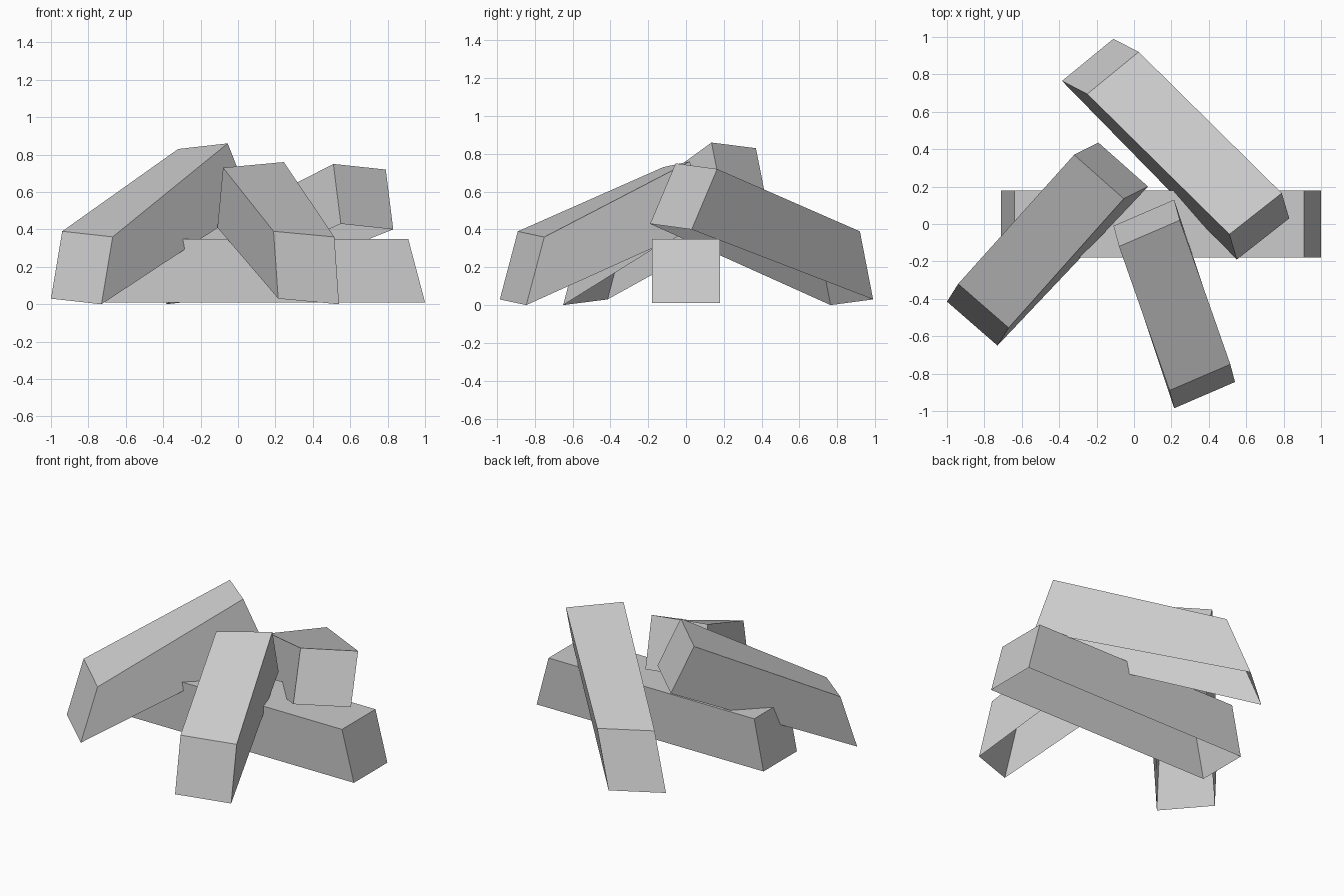
import bpy
import bmesh
from mathutils import Vector

default = bpy.data.objects.get("Cube")
if default:
    bpy.data.objects.remove(default, do_unlink=True)

# One plain grey for the whole pile
grey = bpy.data.materials.new("plain_grey")
grey.use_nodes = True
colour = (0.6, 0.6, 0.6, 1.0)
grey.diffuse_color = colour
grey.node_tree.nodes["Principled BSDF"].inputs["Base Color"].default_value = colour


def beam_end(top, bottom, across):
    """Four corners of a beam end: top pair, then bottom pair."""
    top, bottom, across = Vector(top), Vector(bottom), Vector(across)
    return [top, top + across, bottom + across, bottom]


def make_beam(name, first_end, second_end):
    """Hollow beam with sloping ends, joined end to end and open underneath."""
    bm = bmesh.new()
    first = [bm.verts.new(corner) for corner in first_end]
    second = [bm.verts.new(corner) for corner in second_end]
    bm.faces.new(first)
    bm.faces.new(reversed(second))
    sides = []
    for i in range(len(first)):
        j = (i + 1) % len(first)
        sides.append(bm.faces.new((first[j], first[i], second[i], second[j])))

    # Orient the closed shell outward, then take off the underside
    bmesh.ops.recalc_face_normals(bm, faces=bm.faces[:])
    underside = sides[2]
    bmesh.ops.delete(bm, geom=[underside], context='FACES_ONLY')

    mesh = bpy.data.meshes.new(name)
    bm.to_mesh(mesh)
    bm.free()
    mesh.materials.append(grey)
    beam = bpy.data.objects.new(name, mesh)
    bpy.context.scene.collection.objects.link(beam)
    return beam


# Long beam lying flat on the ground
flat_across = (0, 0.36, 0)
make_beam("ground_beam",
          beam_end((-0.64, -0.18, 0.35), (-0.71, -0.18, 0.01), flat_across),
          beam_end((0.91, -0.18, 0.35), (1.0, -0.18, 0.01), flat_across))

# Three slightly twisted beams leaning on it: low end, then raised end
make_beam("left_leaning_beam",
          beam_end((-0.94, -0.32, 0.39), (-1.0, -0.415, 0.03), (0.27, -0.235, -0.03)),
          beam_end((-0.32, 0.37, 0.83), (-0.19, 0.435, 0.5), (0.265, -0.235, 0.03)))

make_beam("front_leaning_beam",
          beam_end((0.19, -0.89, 0.39), (0.215, -0.985, 0.03), (0.325, 0.14, -0.03)),
          beam_end((-0.08, -0.12, 0.73), (-0.11, -0.01, 0.41), (0.325, 0.14, 0.03)))

make_beam("back_leaning_beam",
          beam_end((0.025, 0.92, 0.39), (-0.11, 0.99, 0.03), (-0.275, -0.225, -0.03)),
          beam_end((0.79, 0.165, 0.72), (0.83, 0.03, 0.4), (-0.28, -0.22, 0.03)))
